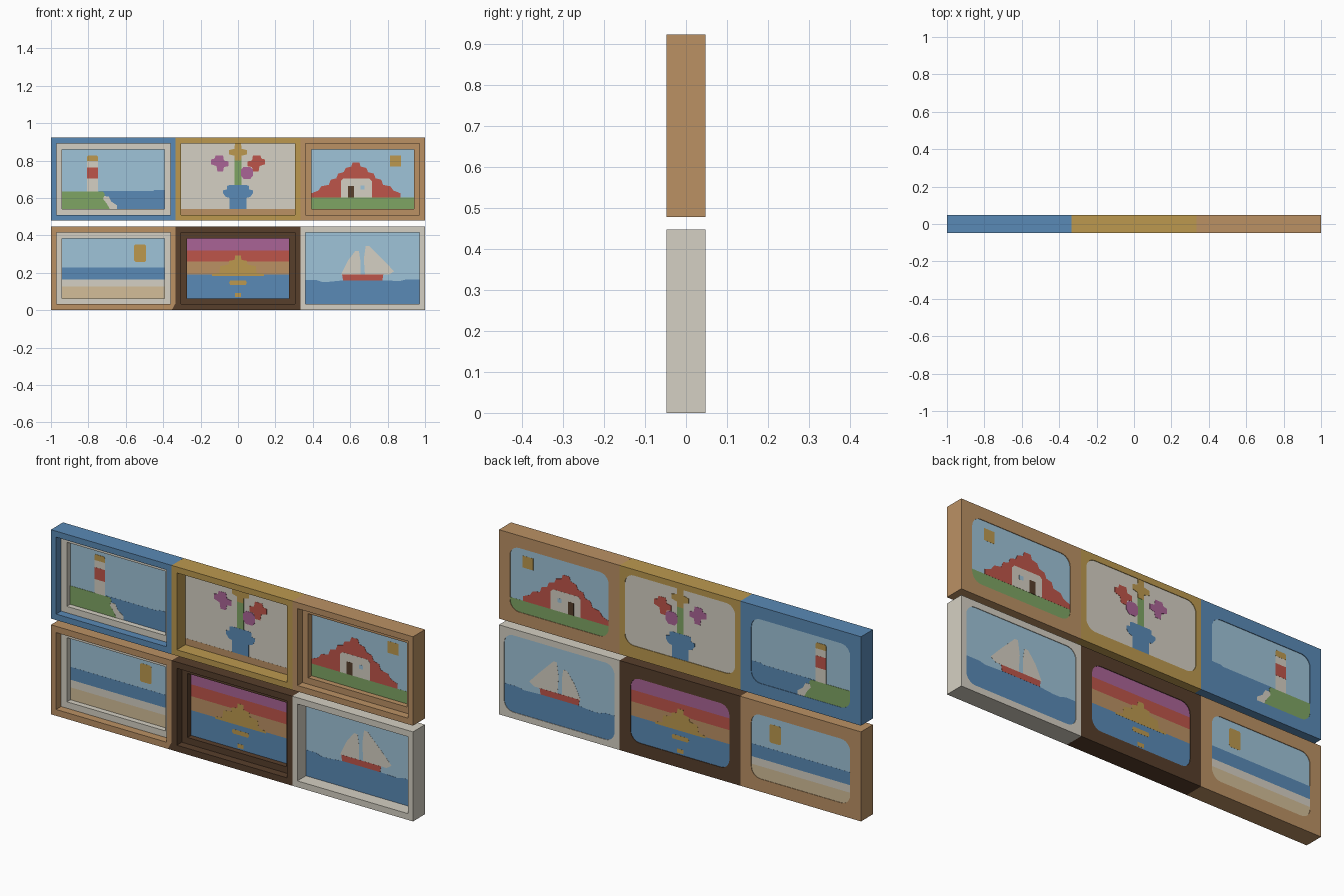
import bpy
import bmesh
from math import sin, cos, pi

if "Cube" in bpy.data.objects:
    bpy.data.objects.remove(bpy.data.objects["Cube"])

# Ten flat colours
PALETTE = dict(blue="5A8AB6", sky="9FC3D8", gold="BC994F", tan="BB9164", cream="D5D0C3",
               red="BE554A", green="7FA564", purple="AA6496", brown="573E2B", sand="D3BE98")
MATS = {}
for name, code in PALETTE.items():
    srgb = [int(code[i:i + 2], 16) / 255 for i in (0, 2, 4)]
    rgba = [((c + 0.055) / 1.055) ** 2.4 for c in srgb] + [1]
    mat = bpy.data.materials.new(name)
    mat.use_nodes = True
    mat.diffuse_color = rgba
    mat.node_tree.nodes["Principled BSDF"].inputs["Base Color"].default_value = rgba
    MATS[name] = mat

FRONT, MAT, ART, BACK = -0.0475, -0.008, 0.02, 0.0475   # depths along y
LAYER = 0.0005
OPEN_W, OPEN_H, PIC_W, PIC_H = 30.5, 19.2, 27.3, 16      # hundredths of a unit


def finish(bm, name, colour, centre):
    bmesh.ops.recalc_face_normals(bm, faces=bm.faces)
    mesh = bpy.data.meshes.new(name)
    bm.to_mesh(mesh)
    bm.free()
    mesh.materials.append(MATS[colour])
    obj = bpy.data.objects.new(name, mesh)
    obj.location = (centre[0], 0, centre[1])
    bpy.context.collection.objects.link(obj)


def prism(name, colour, points, y0, y1, centre):
    """Flat outline (hundredths) extruded along y."""
    bm = bmesh.new()
    face = bm.faces.new([bm.verts.new((u / 100, y0, v / 100)) for u, v in points])
    new = bmesh.ops.extrude_face_region(bm, geom=[face])["geom"]
    bmesh.ops.translate(bm, vec=(0, y1 - y0, 0),
                        verts=[g for g in new if isinstance(g, bmesh.types.BMVert)])
    finish(bm, name, colour, centre)


def ring(name, colour, outer, inner, y0, y1, centre):
    """Rectangular frame with a square opening."""
    bm = bmesh.new()
    loops = []
    for (w, h), y in ((outer, y0), (inner, y0), (inner, y1), (outer, y1)):
        loops.append([bm.verts.new((u / 100, y, v / 100)) for u, v in box(-w, -h, w, h)])
    for a, b in zip(loops, loops[1:] + loops[:1]):
        for i in range(4):
            j = (i + 1) % 4
            bm.faces.new((a[i], a[j], b[j], b[i]))
    finish(bm, name, colour, centre)


def box(u0, v0, u1, v1):
    return [(u0, v0), (u1, v0), (u1, v1), (u0, v1)]


def mirrored(cu, half):
    """Symmetric outline from (half width, height) pairs, bottom to top."""
    return [(cu + w, v) for w, v in half] + [(cu - w, v) for w, v in reversed(half)]


def band(v0, v1, w=PIC_W):
    return box(-w, v0, w, v1)


def panel(name, frame, mat, centre, half_h, shapes, back_low=None):
    opening = (OPEN_W, OPEN_H)
    w, h = (PIC_W, PIC_H) if mat else opening
    ring(name + "_frame", frame, (33.33, half_h), opening, FRONT, BACK, centre)
    if mat:
        ring(name + "_mat", mat, opening, (w, h), MAT, ART, centre)
        ring(name + "_backing", frame, opening, (w, h), ART, BACK, centre)
    # Painted shapes run right through the picture panel
    for part, colour, level, points in shapes:
        prism(f"{name}_{part}", colour, points, ART - LAYER * level,
              BACK - 0.003 + LAYER * level, centre)
    # Rounded corners of the rear opening
    low = -h
    if back_low:
        low = back_low
        prism(name + "_rear_rail", frame, box(-w, -h, w, low), BACK - 0.004, BACK, centre)
    r = 5
    for sx in (-1, 1):
        for sz, edge in ((-1, low), (1, h)):
            arc = [(sx * (w - r + r * cos(k * pi / 12)), edge - sz * r * (1 - sin(k * pi / 12)))
                   for k in range(7)]
            prism(name + "_rear_corner", frame, [(sx * w, edge)] + arc, BACK - 0.004, BACK, centre)


# Lighthouse picture
lighthouse = [
    ("sky", "sky", 0, band(-16, 16)),
    ("sea", "blue", 1, [(-8, -16), (PIC_W, -16), (PIC_W, -5.8), (22, -5.8), (21, -6.4), (-8, -6.4)]),
    ("rocks", "cream", 2, [(-6, -16), (2, -16), (2, -14), (-1, -12), (-2.5, -9.2), (-6, -9)]),
    ("grass", "green", 3, [(-PIC_W, -16), (-1.8, -16), (-3.5, -13), (-5.5, -10.5), (-4.5, -8),
                           (-5.5, -6.7), (-PIC_W, -6.7)]),
    ("tower", "cream", 3, box(-14, -6.7, -8.2, 9.8)),
    ("tower_stripe", "red", 4, box(-14, 0.3, -8.2, 6.2)),
    ("lamp", "gold", 4, mirrored(-11.1, [(2.9, 9.8), (2.9, 12), (2.3, 12.7)])),
]

# Vase of flowers picture
bloom = [(-14.5, 10.5), (-12.5, 11), (-12, 12.6), (-8, 12.6), (-7.5, 10), (-5, 9.5),
         (-5, 7), (-7.5, 6.5), (-8, 4), (-11, 4), (-11.5, 7), (-14.5, 8)]
flowers = [
    ("wall", "cream", 0, band(-19.2, 19.2, OPEN_W)),
    ("table", "tan", 1, band(-19.2, -15.9, OPEN_W)),
    ("stem", "green", 1, box(-1.8, -4, 1.8, 12)),
    ("vase", "blue", 2, mirrored(0, [(4.6, -15.9), (4.6, -10), (6.5, -9.5), (8, -7.5), (8, -6),
                                     (6, -5.5), (6, -3.6), (4.8, -3.2)])),
    ("left_bloom", "purple", 2, bloom),
    ("right_bloom", "red", 2, [(-u, v) for u, v in bloom]),
    ("small_bloom", "purple", 3, mirrored(4.8, [(1.8, 0.2), (3.3, 2), (3.3, 5), (1.8, 6.6)])),
    ("top_bloom", "gold", 3, mirrored(0, [(1.7, 10), (1.8, 12.5), (4.7, 13.3), (4.7, 15.6),
                                          (1.8, 16.3), (1.7, 19.2)])),
]

# House picture
roof = [(23.7, -9.9), (23.7, -7.5), (20, -6), (18.5, -3.8), (14.5, -3), (13.5, -0.3), (10.5, 0.5),
        (9.5, 3), (6.5, 3.8), (5.5, 6), (2.5, 6.8), (1.8, 9)]
house = [
    ("sky", "sky", 0, band(-16, 16)),
    ("lawn", "green", 1, band(-16, -9.9)),
    ("roof", "red", 2, mirrored(-3.6, roof)),
    ("wall", "cream", 3, mirrored(-3.4, [(8.3, -9.9), (8.3, -1), (7, 0.3)])),
    ("door", "brown", 4, box(-7.9, -9.9, -4.7, -3.6)),
    ("window", "sky", 4, box(-1.2, -5.4, 1, -3.4)),
    ("sun", "gold", 1, box(14.6, 6.7, 20.5, 12.6)),
]

# Beach picture
beach = [
    ("sky", "sky", 0, band(-16, 16)),
    ("sea", "blue", 1, band(-6, 0.4)),
    ("surf", "cream", 1, band(-9.8, -6)),
    ("sand", "sand", 1, band(-16, -9.8)),
    ("sun", "gold", 1, mirrored(14.3, [(2.5, 3.5), (3.2, 4.2), (3.2, 12), (2.5, 12.7)])),
]

# Sunset picture
sunset = [
    ("high_sky", "purple", 0, band(9.5, 16)),
    ("middle_sky", "red", 0, band(3.6, 9.5)),
    ("low_sky", "tan", 0, band(-3.4, 3.6)),
    ("sea", "blue", 0, band(-16, -3.4)),
    ("sun", "gold", 1, mirrored(0, [(14, -4), (14, -3), (10, -2.4), (9.5, 1.2), (5, 2),
                                    (4.8, 4), (1.8, 4.5), (1.6, 6.8)])),
    ("long_glint", "gold", 1, mirrored(0, [(4.2, -8.8), (4.8, -7.7), (4.2, -6.6)])),
    ("short_glint", "gold", 1, box(-1.7, -15.2, 1.7, -13.2)),
]

# Sailing boat picture
waves = [(OPEN_W, -6), (23, -6), (20, -6.8), (10, -6.4), (-10, -6.4), (-18, -7.2),
         (-22, -7.2), (-25, -6.2), (-OPEN_W, -6.2)]
boat = [
    ("sky", "sky", 0, band(-19.2, 19.2, OPEN_W)),
    ("sea", "blue", 1, [(-OPEN_W, -19.2), (OPEN_W, -19.2)] + waves),
    ("hull", "red", 2, mirrored(0, [(10.5, -6.4), (11, -3.4)])),
    ("fore_sail", "cream", 1, [(-11.6, -3.4), (-1.2, -3.4), (-1.2, 4), (-2, 9.2), (-4, 9.2),
                               (-8, 4), (-10, 0)]),
    ("main_sail", "cream", 1, [(1.2, -3.4), (14, -3.4), (16.8, -1.6), (11, 4.5), (3.4, 12),
                               (1.6, 12), (0.6, 5)]),
]

# Two rows of three framed pictures
COLUMN, TOP, LOW = 2 / 3, 0.7, 0.2235
TOP_H, LOW_H = 22.2, 22.35
panel("lighthouse", "blue", "cream", (-COLUMN, TOP), TOP_H, lighthouse)
panel("flowers", "gold", None, (0, TOP), TOP_H, flowers, -15.9)
panel("house", "tan", "tan", (COLUMN, TOP), TOP_H, house)
panel("beach", "tan", "cream", (-COLUMN, LOW), LOW_H, beach)
panel("sunset", "brown", "brown", (0, LOW), LOW_H, sunset)
panel("boat", "cream", None, (COLUMN, LOW), LOW_H, boat)

# Mitred foot of the sunset frame
prism("sunset_frame_foot", "brown", [(-33.3, -22.3), (-35.4, -22.3), (-33.3, -18.5)],
      FRONT - LAYER, FRONT + LAYER, (0, LOW))
